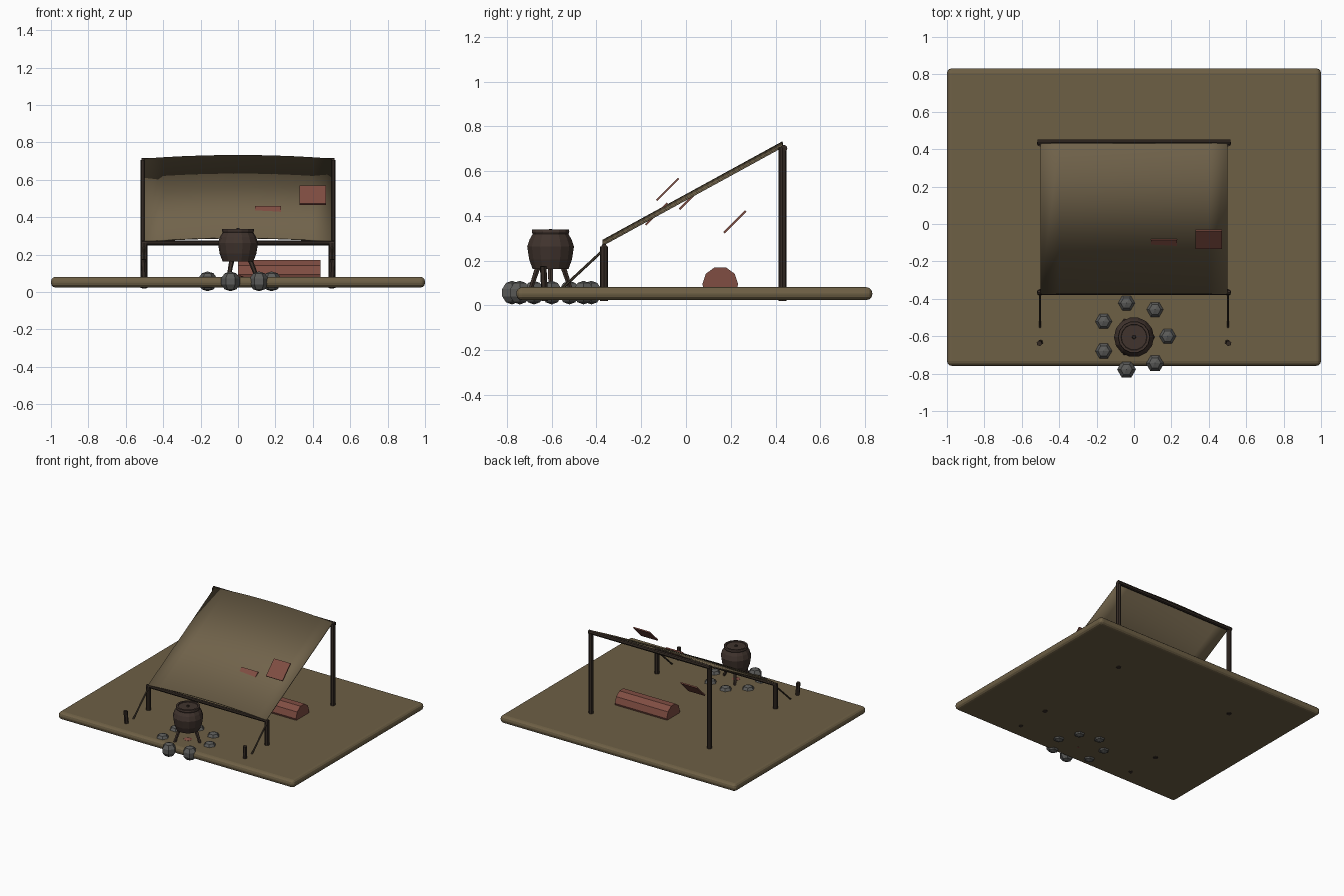
import bpy, bmesh, math
from mathutils import Vector

if "Cube" in bpy.data.objects:
    bpy.data.objects.remove(bpy.data.objects["Cube"])


def material(name, rgb):
    m = bpy.data.materials.new(name)
    m.diffuse_color = (*rgb, 1)
    m.use_nodes = True
    m.node_tree.nodes["Principled BSDF"].inputs["Base Color"].default_value = m.diffuse_color
    return m


EARTH = material("earth brown", (0.155, 0.116, 0.060))
CANVAS = material("canvas tan", (0.165, 0.125, 0.070))
WOOD = material("dark wood", (0.035, 0.024, 0.018))
ROPE = material("rope brown", (0.060, 0.045, 0.030))
IRON = material("dark iron", (0.052, 0.034, 0.027))
RED = material("faded red", (0.215, 0.075, 0.055))
STONE = material("grey stone", (0.105, 0.105, 0.100))


def make(name, bm, mat, smooth=False):
    bmesh.ops.recalc_face_normals(bm, faces=bm.faces[:])
    me = bpy.data.meshes.new(name)
    bm.to_mesh(me)
    bm.free()
    me.materials.append(mat)
    for p in me.polygons:
        p.use_smooth = smooth
    ob = bpy.data.objects.new(name, me)
    bpy.context.collection.objects.link(ob)
    return ob


def rod(name, a, b, r1, mat, r2=None, sides=8):
    a, b = Vector(a), Vector(b)
    bm = bmesh.new()
    bmesh.ops.create_cone(bm, cap_ends=True, segments=sides, radius1=r1,
                          radius2=r1 if r2 is None else r2, depth=(b - a).length)
    ob = make(name, bm, mat)
    ob.location = (a + b) / 2
    ob.rotation_euler = (b - a).to_track_quat('Z', 'Y').to_euler()
    return ob


def box(name, loc, size, mat, rot=(0, 0, 0)):
    bm = bmesh.new()
    bmesh.ops.create_cube(bm, size=1)
    bmesh.ops.scale(bm, vec=size, verts=bm.verts)
    ob = make(name, bm, mat)
    ob.location, ob.rotation_euler = loc, rot
    return ob


def lathe(name, profile, loc, mat, sides):
    bm = bmesh.new()
    rings = [[bm.verts.new((r * math.cos(2 * math.pi * i / sides),
                            r * math.sin(2 * math.pi * i / sides), z))
              for i in range(sides)] for r, z in profile]
    for lo, hi in zip(rings, rings[1:]):
        for i in range(sides):
            j = (i + 1) % sides
            bm.faces.new((lo[i], lo[j], hi[j], hi[i]))
    bm.faces.new(rings[0][::-1])
    bm.faces.new(rings[-1])
    ob = make(name, bm, mat)
    ob.location = loc
    return ob


# Ground slab with rounded rim
ground = box("ground_slab", (0, 0.037, 0.0525), (2, 1.59, 0.057), EARTH)
bev = ground.modifiers.new("rim", 'BEVEL')
bev.width, bev.segments = 0.025, 3

# Shelter frame, guy ropes and pegs on both sides
for side, s in (("left", -1), ("right", 1)):
    x = 0.502 * s
    rod("back_post_" + side, (x, 0.432, 0.02), (x, 0.432, 0.705), 0.018, WOOD)
    rod("front_post_" + side, (x, -0.366, 0.02), (x, -0.366, 0.262), 0.018, WOOD)
    rod("guy_rope_" + side, (x, -0.366, 0.25), (x, -0.56, 0.07), 0.006, ROPE, sides=6)
    rod("tent_peg_" + side, (0.498 * s, -0.63, 0.02), (0.506 * s, -0.638, 0.175), 0.015, WOOD, sides=6)
rod("back_beam", (-0.515, 0.438, 0.702), (0.515, 0.438, 0.702), 0.015, WOOD)
rod("front_beam", (-0.515, -0.366, 0.262), (0.515, -0.366, 0.262), 0.013, WOOD)

# Canvas sheet, gently bowed across its width
bm = bmesh.new()
N = 10
rows = []
for y, z in ((-0.372, 0.270), (0.432, 0.710)):
    row = []
    for i in range(N + 1):
        t = 2 * i / N - 1
        row.append(bm.verts.new((0.5 * t, y, z + 0.019 * (1 - t * t))))
    rows.append(row)
for i in range(N):
    bm.faces.new((rows[0][i], rows[0][i + 1], rows[1][i + 1], rows[1][i]))
canvas = make("canvas_sheet", bm, CANVAS, smooth=True)
sol = canvas.modifiers.new("thickness", 'SOLIDIFY')
sol.thickness, sol.offset = 0.008, 0

# Slanted cloth patches
for i, loc in enumerate(((0.40, -0.082, 0.518), (0.16, -0.132, 0.408),
                         (-0.035, 0.020, 0.478), (-0.21, 0.218, 0.373))):
    box("cloth_patch_%d" % (i + 1), loc, (0.14, 0.138, 0.009), RED, (math.radians(45), 0, 0))

# Bedroll: ten-sided roll sunk into the ground
bm = bmesh.new()
ends = []
for x in (0.0, 0.44):
    ends.append([bm.verts.new((x, 0.153 + 0.08 * math.cos(a),
                               max(0.045, 0.094 + 0.08 * math.sin(a))))
                 for a in [math.radians(36 * k) for k in range(10)]])
for k in range(10):
    j = (k + 1) % 10
    bm.faces.new((ends[0][k], ends[0][j], ends[1][j], ends[1][k]))
bm.faces.new(ends[0])
bm.faces.new(ends[1])
make("bedroll", bm, RED)

# Cooking pot with lid, knob and three splayed legs
PX, PY = 0.0, -0.605
lathe("cooking_pot", ((0.082, 0.162), (0.098, 0.205), (0.107, 0.262), (0.096, 0.295),
                      (0.082, 0.318), (0.086, 0.328), (0.084, 0.338), (0.070, 0.338),
                      (0.068, 0.332)), (PX, PY, 0), IRON, 14)
lathe("pot_knob", ((0.012, 0.330), (0.008, 0.341)), (PX, PY, 0), WOOD, 6)
for k in range(3):
    a = math.radians(120 * k)
    c, s = math.cos(a), math.sin(a)
    rod("pot_leg_%d" % (k + 1), (PX + 0.06 * c, PY + 0.06 * s, 0.185),
        (PX + 0.108 * c, PY + 0.108 * s, 0.06), 0.014, IRON, 0.010, 6)

# Ember bed below the pot
lathe("embers", ((0.010, 0.023), (0.035, 0.055), (0.030, 0.082), (0.008, 0.090)),
      (PX, PY, 0), RED, 7)

# Ring of seven faceted stones
for k in range(7):
    a = 2 * math.pi * k / 7
    bm = bmesh.new()
    bmesh.ops.create_uvsphere(bm, u_segments=6, v_segments=5, radius=0.053)
    ob = make("hearth_stone_%d" % (k + 1), bm, STONE)
    ob.location = (0.18 * math.cos(a), -0.60 + 0.182 * math.sin(a), 0.057)
    ob.rotation_euler = (0, 0, math.radians(30))
